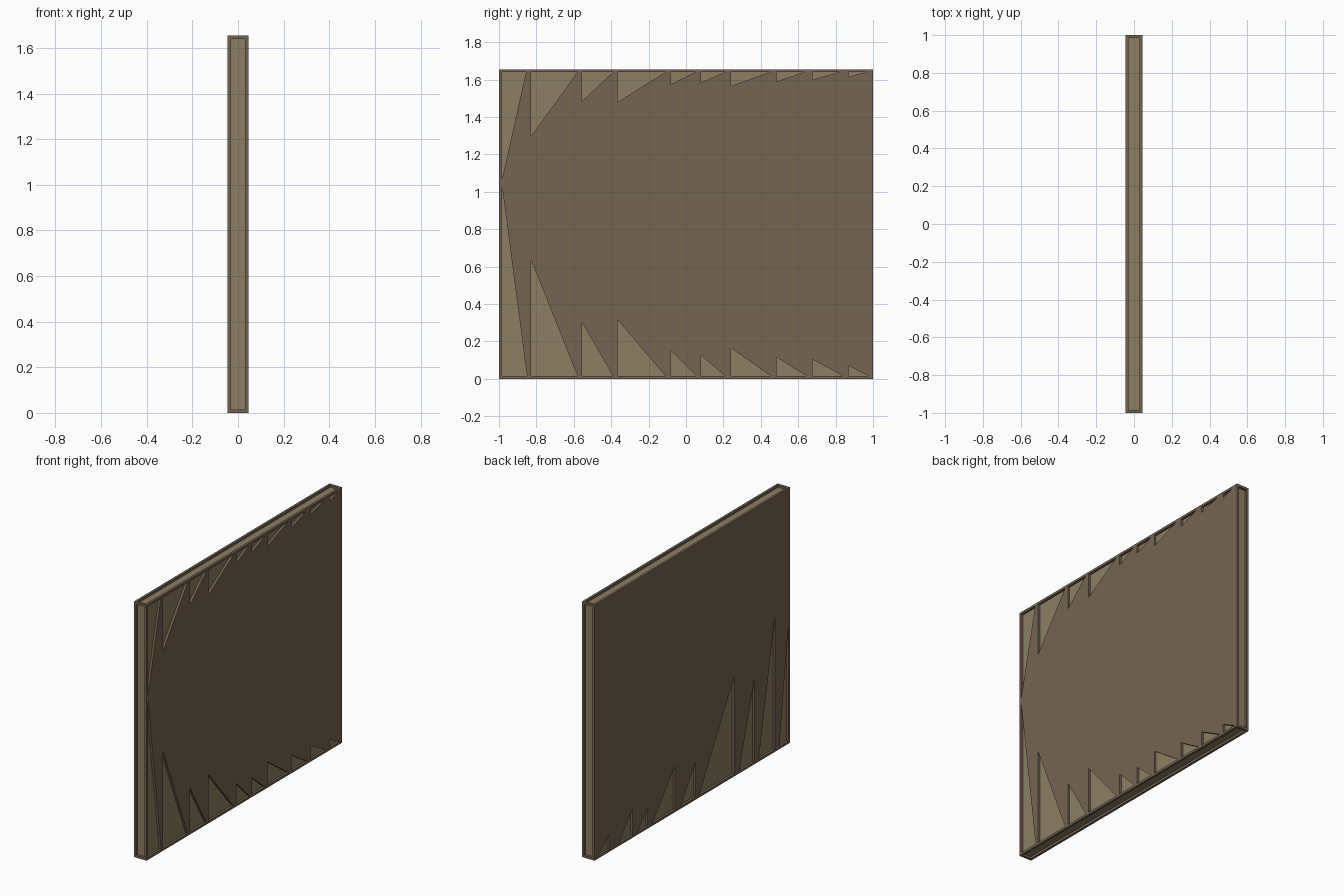
import bpy, bmesh

if "Cube" in bpy.data.objects:
    bpy.data.objects.remove(bpy.data.objects["Cube"])

HX, HY, H, B = 0.045, 1.0, 1.655, 0.015   # half thickness, half length, height, border


def material(name, rgb):
    m = bpy.data.materials.new(name)
    m.diffuse_color = (*rgb, 1)
    m.use_nodes = True
    m.node_tree.nodes["Principled BSDF"].inputs["Base Color"].default_value = m.diffuse_color
    return m


DARK = material("dark_wood", (0.175, 0.13, 0.085))
LIGHT = material("light_wood", (0.265, 0.21, 0.125))


def finish(bm, name, mat):
    bmesh.ops.recalc_face_normals(bm, faces=bm.faces[:])
    me = bpy.data.meshes.new(name)
    bm.to_mesh(me)
    bm.free()
    me.materials.append(mat)
    ob = bpy.data.objects.new(name, me)
    bpy.context.collection.objects.link(ob)
    return ob


def add_box(bm, x0, x1, y0, y1, z0, z1):
    verts = bmesh.ops.create_cube(bm, size=1)["verts"]
    for v in verts:
        v.co.x = x1 if v.co.x > 0 else x0
        v.co.y = y1 if v.co.y > 0 else y0
        v.co.z = z1 if v.co.z > 0 else z0


# pale core, set back behind the border on every side
bm = bmesh.new()
add_box(bm, -HX + B, HX - B, -HY + B, HY - B, B, H - B)
finish(bm, "core", LIGHT)

# border bars along all twelve edges
bm = bmesh.new()
for x0 in (-HX, HX - B):
    for z0 in (0, H - B):
        add_box(bm, x0, x0 + B, -HY, HY, z0, z0 + B)
    for y0 in (-HY, HY - B):
        add_box(bm, x0, x0 + B, y0, y0 + B, B, H - B)
for y0 in (-HY, HY - B):
    for z0 in (0, H - B):
        add_box(bm, -HX + B, HX - B, y0, y0 + B, z0, z0 + B)
finish(bm, "edge_frame", DARK)


def facing(name, x, depth, bottom, top):
    """Dark side panel with sawtooth notches (upright y, foot y, tip z)."""
    pts = []
    for y0, y1, z in bottom:
        if y0 > -HY + B:
            pts.append((y0, B))
        pts += [(y0, z), (y1, B)]
    pts += [(HY - B, B), (HY - B, H - B)]
    for y0, y1, z in reversed(top):
        pts += [(y1, H - B), (y0, z)]
        if y0 > -HY + B:
            pts.append((y0, H - B))
    if not top:
        pts.append((-HY + B, H - B))
    bm = bmesh.new()
    face = bm.faces.new([bm.verts.new((x, y, z)) for y, z in pts])
    out = bmesh.ops.extrude_face_region(bm, geom=[face], use_keep_orig=True)
    moved = [g for g in out["geom"] if isinstance(g, bmesh.types.BMVert)]
    bmesh.ops.translate(bm, verts=moved, vec=(depth, 0, 0))
    bmesh.ops.triangulate(bm, faces=[f for f in bm.faces if len(f.verts) > 4])
    finish(bm, name, DARK)


# right side: notches along bottom and top
facing("right_facing", HX, -B,
       [(-.985, -.85, 1.04), (-.83, -.58, .64), (-.555, -.39, .30),
        (-.365, -.11, .315), (-.08, .055, .15), (.08, .21, .125),
        (.24, .455, .165), (.485, .645, .115), (.675, .84, .105), (.87, .975, .07)],
       [(-.985, -.855, 1.06), (-.83, -.58, 1.295), (-.555, -.39, 1.485),
        (-.365, -.11, 1.48), (-.08, .05, 1.575), (.08, .21, 1.585),
        (.24, .445, 1.565), (.485, .63, 1.59), (.675, .82, 1.60), (.87, .96, 1.615)])

# left side: notches along the bottom only
facing("left_facing", -HX, B,
       [(-.985, -.89, .78), (-.846, -.68, .88), (-.636, -.48, .55),
        (-.43, -.07, .645), (-.035, .12, .25), (.175, .41, .30),
        (.456, .56, .135), (.61, .75, .19), (.85, .97, .11)], [])
